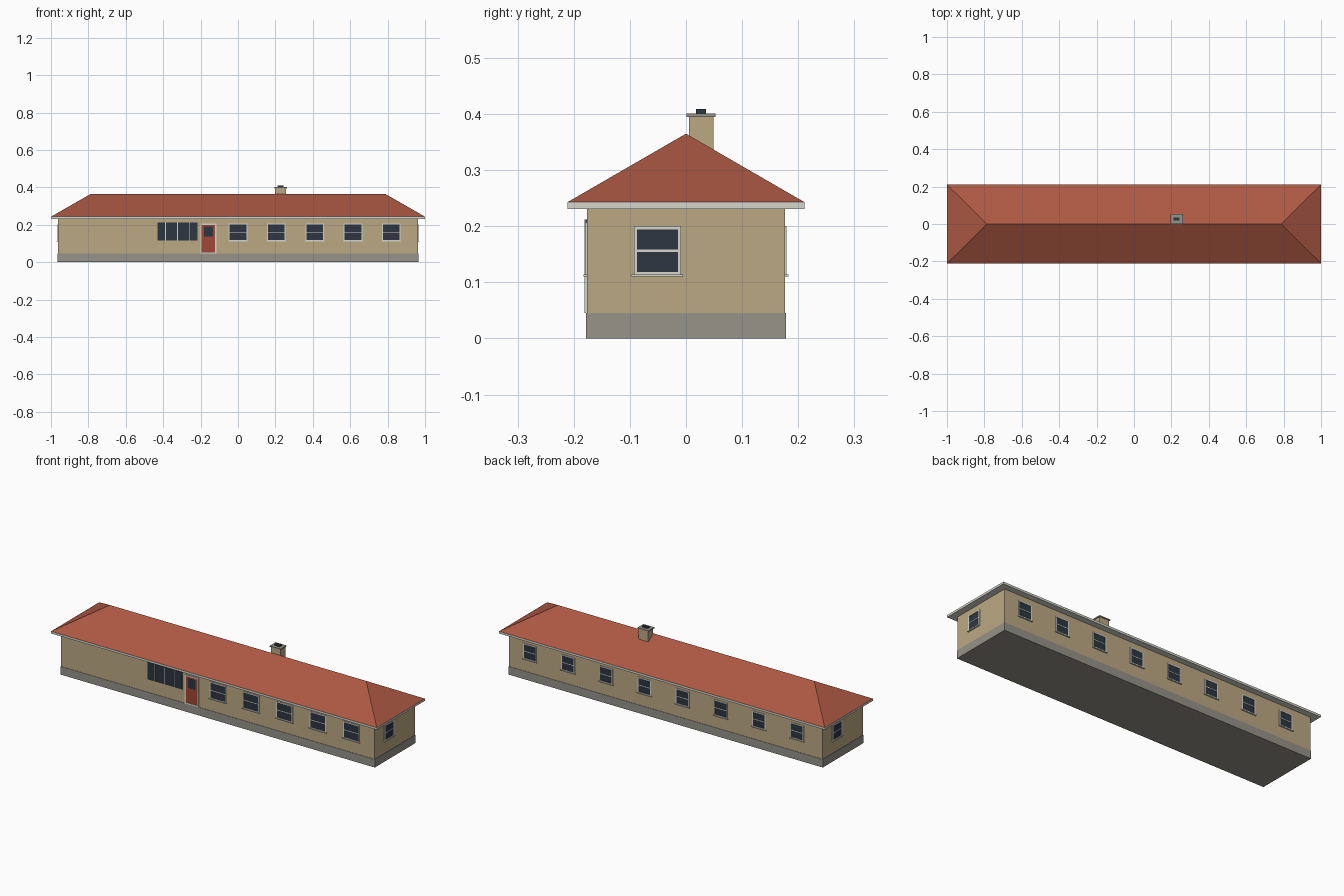
import bpy, bmesh, math
from mathutils import Matrix

cube = bpy.data.objects.get("Cube")
if cube:
    bpy.data.objects.remove(cube, do_unlink=True)


def material(name, rgb):
    lin = [((c / 255 + 0.055) / 1.055) ** 2.4 for c in rgb] + [1.0]
    m = bpy.data.materials.new(name)
    m.use_nodes = True
    m.diffuse_color = lin
    bsdf = next(n for n in m.node_tree.nodes if n.type == 'BSDF_PRINCIPLED')
    bsdf.inputs["Base Color"].default_value = lin
    return m


ROOF = material("terracotta", (172, 88, 66))
WALL = material("sand render", (188, 169, 132))
STONE = material("grey stone", (150, 147, 137))
TRIM = material("off white trim", (214, 214, 206))
GLASS = material("dark glass", (46, 54, 66))
DOOR = material("red door", (160, 72, 55))


def build(name, boxes, loc=(0, 0, 0), turn=0):
    """Join boxes given as (x0, x1, y0, y1, z0, z1, material)."""
    bm = bmesh.new()
    mats = []
    for x0, x1, y0, y1, z0, z1, mat in boxes:
        if mat not in mats:
            mats.append(mat)
        place = Matrix.Translation(((x0 + x1) / 2, (y0 + y1) / 2, (z0 + z1) / 2))
        size = Matrix.Diagonal((x1 - x0, y1 - y0, z1 - z0, 1))
        verts = bmesh.ops.create_cube(bm, size=1, matrix=place @ size)["verts"]
        for f in {f for v in verts for f in v.link_faces}:
            f.material_index = mats.index(mat)
    return finish(name, bm, mats, loc, turn)


def finish(name, bm, mats, loc=(0, 0, 0), turn=0):
    mesh = bpy.data.meshes.new(name)
    bm.to_mesh(mesh)
    bm.free()
    for m in mats:
        mesh.materials.append(m)
    ob = bpy.data.objects.new(name, mesh)
    ob.location = loc
    ob.rotation_euler.z = math.radians(turn)
    bpy.context.collection.objects.link(ob)
    return ob


def frame(w, z0, z1, t, out):
    """Four trim bars round an opening; the wall plane is y = 0, outside is -y."""
    return [(-w, -w + t, -out, 0, z0, z1, TRIM), (w - t, w, -out, 0, z0, z1, TRIM),
            (-w + t, w - t, -out, 0, z1 - t, z1, TRIM),
            (-w + t, w - t, -out, 0, z0, z0 + t, TRIM)]


def window(name, width, z0, z1, loc, turn):
    w, t, mid = width / 2, 0.0055, (z0 + z1) / 2
    build(name, frame(w, z0, z1, t, 0.003) + [
        (-w + t, w - t, -0.0015, 0, z0 + t, z1 - t, GLASS),
        (-w + t, w - t, -0.003, 0, mid - 0.002, mid + 0.002, TRIM),
        (-w - 0.004, w + 0.004, -0.0065, 0, z0 - 0.003, z0 + 0.001, TRIM)], loc, turn)


# Main body
WX, WY, EX, EY = 0.963, 0.1765, 1.0, 0.211
build("foundation", [(-WX - .002, WX + .002, -WY - .002, WY + .002, 0, 0.045, STONE)])
build("walls", [(-WX, WX, -WY, WY, 0.045, 0.235, WALL)])
build("eaves_fascia", [(-EX, EX, -EY, EY, 0.231, 0.243, TRIM)])

# Hipped roof
bm = bmesh.new()
a, b, c, d = [bm.verts.new((sx * EX, sy * EY, 0.243))
              for sx, sy in ((-1, -1), (1, -1), (1, 1), (-1, 1))]
left, right = [bm.verts.new((x, 0, 0.365)) for x in (-0.787, 0.787)]
for face in ((a, b, right, left), (b, c, right), (c, d, left, right), (d, a, left), (d, c, b, a)):
    bm.faces.new(face)
finish("roof", bm, [ROOF])

# Chimney with cap and flue
build("chimney", [(0.198, 0.257, 0.005, 0.049, 0.3, 0.395, WALL),
                  (0.194, 0.261, 0.001, 0.053, 0.395, 0.401, STONE),
                  (0.211, 0.244, 0.018, 0.036, 0.401, 0.409, GLASS)])

# Windows on each wall
for i in range(5):
    window(f"front_window_{i + 1}", 0.1, 0.113, 0.207, (0.205 * i, -WY, 0), 0)
for i in range(8):
    window(f"back_window_{i + 1}", 0.082, 0.113, 0.2, (0.835 - 0.2345 * i, WY, 0), 180)
window("left_end_window", 0.084, 0.113, 0.2, (WX, -0.051, 0), 90)
window("right_end_window", 0.084, 0.113, 0.2, (-WX, 0.051, 0), -90)

# Wide front window with side panels
panes = [(-0.107, 0.107, -0.003, 0, 0.117, 0.212, GLASS)]
panes += [(x - .002, x + .002, -0.0045, 0, 0.117, 0.212, TRIM) for x in (-0.063, 0, 0.063)]
build("wide_window", panes, (-0.324, -WY, 0))

# Front door
build("front_door", frame(0.043, 0.045, 0.206, 0.007, 0.0045) + [
    (-0.036, 0.036, -0.003, 0, 0.045, 0.199, DOOR),
    (-0.024, 0.024, -0.004, 0, 0.137, 0.19, GLASS)], (-0.158, -WY, 0))
